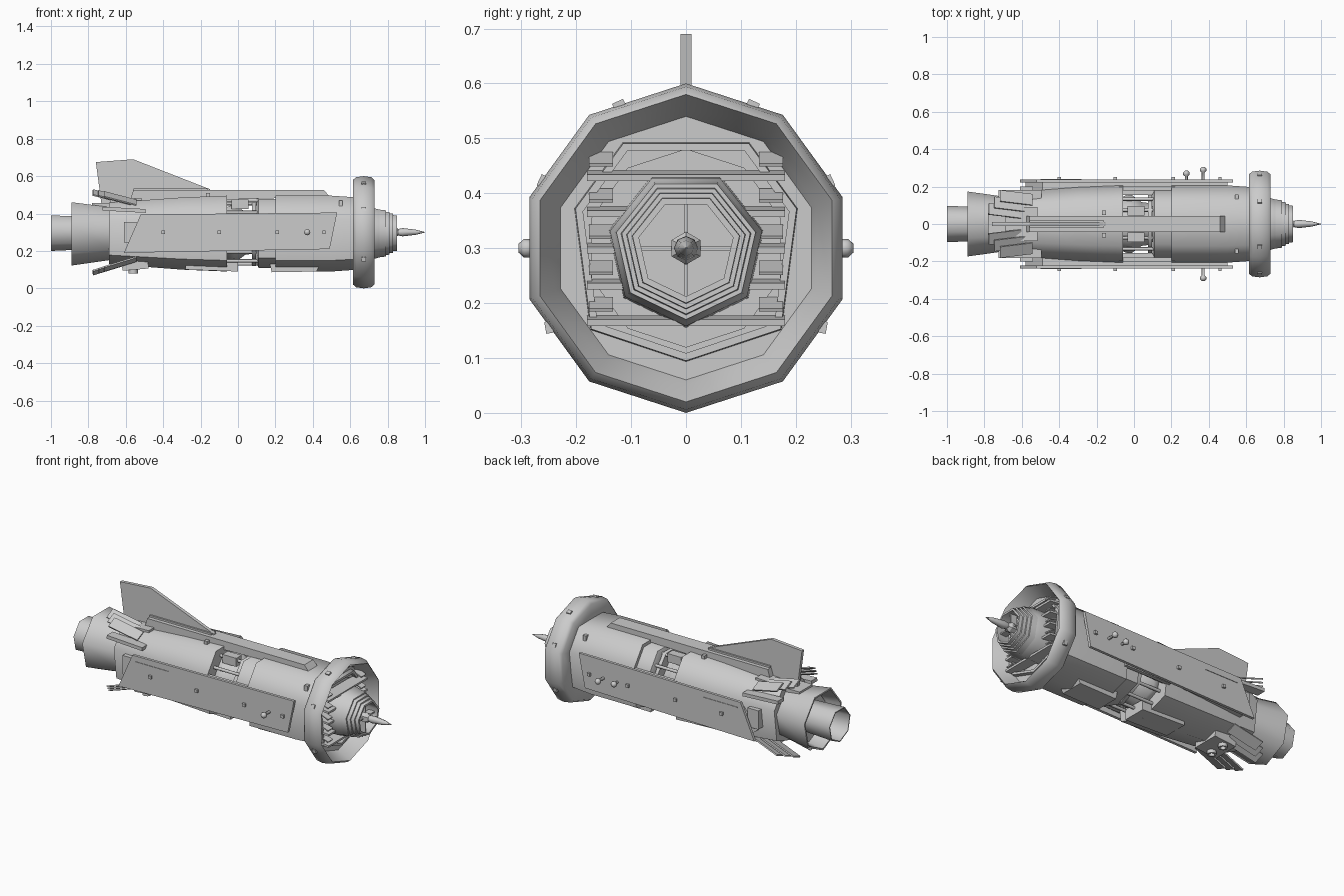
import bpy, bmesh, math
from mathutils import Vector, Matrix

cube = bpy.data.objects.get("Cube")
if cube:
    bpy.data.objects.remove(cube, do_unlink=True)

SHADE = .6
grey = bpy.data.materials.new("hull grey")
grey.use_nodes = True
grey.diffuse_color = (SHADE, SHADE, SHADE, 1)
grey.node_tree.nodes["Principled BSDF"].inputs["Base Color"].default_value = grey.diffuse_color
AXIS = Vector((0, 0, .3))
SIDES = (-1, 1)


def finish(name, bm, smooth=False):
    bmesh.ops.recalc_face_normals(bm, faces=bm.faces[:])
    mesh = bpy.data.meshes.new(name)
    bm.to_mesh(mesh)
    bm.free()
    mesh.materials.append(grey)
    part = bpy.data.objects.new(name, mesh)
    bpy.context.collection.objects.link(part)
    if smooth:
        bpy.ops.object.select_all(action='DESELECT')
        part.select_set(True)
        bpy.context.view_layer.objects.active = part
        bpy.ops.object.shade_smooth_by_angle(angle=math.radians(55))
    return part


def polygon(sides, power=1):
    # unit polygon with one corner straight down; a power below one squares it off
    def squared(value):
        return math.copysign(abs(value) ** power, value)
    angles = [math.tau * step / sides for step in range(sides)]
    return [Vector((0, squared(math.sin(angle)), squared(-math.cos(angle)))) for angle in angles]


def loft(name, section, stations, origin=AXIS, closed=False, smooth=True, matrix=None):
    # sweep a section along x through (x, radius) stations
    bm = bmesh.new()
    rings = [[bm.verts.new(origin + Vector((x, 0, 0)) + corner * radius) for corner in section]
             for x, radius in stations]
    if closed:
        rings.append(rings[0])
    else:
        bm.faces.new(rings[0])
        bm.faces.new(rings[-1])
    for near, far in zip(rings, rings[1:]):
        for index in range(len(section)):
            bm.faces.new((near[index - 1], near[index], far[index], far[index - 1]))
    if matrix:
        bm.transform(matrix)
    return finish(name, bm, smooth)


def tube(name, section, back, front, back_radius, front_radius, wall):
    # open-ended hollow sleeve
    stations = [(back, back_radius), (front, front_radius),
                (front, front_radius - wall), (back, back_radius - wall)]
    return loft(name, section, stations, closed=True)


def box(name, centre, size, tilt=0, roll=0):
    # box tilted about y, then rolled about x
    bm = bmesh.new()
    bmesh.ops.create_cube(bm, size=1)
    bm.transform(Matrix.Translation(centre) @ Matrix.Rotation(math.radians(roll), 4, 'X')
                 @ Matrix.Rotation(math.radians(tilt), 4, 'Y') @ Matrix.Diagonal(size).to_4x4())
    return finish(name, bm)


def slab(name, outline, middle, thickness):
    # thicken an (x, z) outline across y
    bm = bmesh.new()
    start = middle - thickness / 2
    face = bm.faces.new([bm.verts.new((x, start, z)) for x, z in outline])
    extruded = bmesh.ops.extrude_face_region(bm, geom=[face])["geom"]
    moved = [item for item in extruded if isinstance(item, bmesh.types.BMVert)]
    bmesh.ops.translate(bm, vec=(0, thickness, 0), verts=moved)
    return finish(name, bm)


HEPTAGON = polygon(7)
ROUND = polygon(8)
HULL = polygon(7, power=.7)

# Hull halves
loft("front_hull", HULL, [(.2, .21), (.5, .21), (.64, .2)])
loft("rear_hull", HULL, [(-.69, .17), (-.3, .2), (-.06, .21)])

# Tail nozzles, open at the back
tube("outer_nozzle", HEPTAGON, back=-.89, front=-.68, back_radius=.178, front_radius=.148, wall=.01)
tube("inner_nozzle", HEPTAGON, back=-1, front=-.78, back_radius=.1, front_radius=.09, wall=.006)
loft("nozzle_floor", HEPTAGON, [(-.8, .15), (-.7, .15)])

# Front collar ring with rounded lips and a back wall
COLLAR_MID, COLLAR_HALF, COLLAR_RADIUS = .672, .057, .3
collar = []
for step in range(5):
    angle = math.pi * (step / 4 - .5)
    collar.append((COLLAR_MID + COLLAR_HALF * math.sin(angle), COLLAR_RADIUS - .02 * (1 - math.cos(angle))))
collar += [(COLLAR_MID, .25), (.65, .24), (.65, .18), (.62, .18)]
loft("collar_ring", polygon(10), collar, closed=True)
for turn in (25, 65, 100):
    for side in SIDES:
        swing = Matrix.Rotation(side * math.radians(turn if turn != 100 else 120), 4, 'X')
        spot = AXIS + swing @ Vector((COLLAR_MID, 0, COLLAR_RADIUS - .012))
        box("collar_stud", spot, (.024, .022, .014), roll=side * turn)

# Intake frame, louvres and vanes
tube("intake_frame", HULL, back=.63, front=.675, back_radius=.208, front_radius=.205, wall=.014)
for step in range(-2, 3):
    box("intake_louvre", AXIS + Vector((.68, 0, step * .066)), (.07, .36, .012), tilt=6)
    for side in SIDES:
        box("intake_vane", AXIS + Vector((.68, side * .155, step * .066 + .03)), (.06, .044, .006), tilt=20)

# Stepped engine mouth, spider, hub and spike
loft("engine_body", HEPTAGON, [(.64, .145), (.73, .142), (.77, .13)])
for step in range(4):
    front = .79 + step * .02
    tube("mouth_step", HEPTAGON, back=.75, front=front, back_radius=.135 - step * .01,
         front_radius=.13 - step * .01, wall=.012)
box("mouth_strut_upright", AXIS + Vector((.81, 0, 0)), (.04, .008, .18))
box("mouth_strut_cross", AXIS + Vector((.81, 0, 0)), (.04, .18, .008))
loft("hub", polygon(6), [(.77, .03), (.84, .03), (.86, .015)], smooth=False)
loft("nose_spike", ROUND, [(.84, .014), (.88, .022), (.95, .014), (1, .001)])

# Exposed machinery between the hull halves
loft("core_tube", HEPTAGON, [(-.06, .1), (.21, .1)])
loft("core_bell", HEPTAGON, [(-.06, .15), (-.02, .165), (.04, .12), (.08, .115)])
loft("core_flange", HEPTAGON, [(.075, .18), (.095, .18)])
loft("core_drum", HULL, [(.1, .17), (.11, .19), (.21, .19)])
for corner in polygon(14):
    loft("core_pipe", ROUND, [(-.06, .009), (.11, .009)], origin=AXIS + corner * .17)
for side in SIDES:
    box("gap_side_beam", AXIS + Vector((.07, side * .19, 0)), (.3, .02, .17))
    box("gap_top_block", AXIS + Vector((.01, side * .07, .15)), (.09, .05, .05))


def plate_outline(inset):
    # swept side plate, shrunk evenly by the inset
    low, high = .19 + inset, .395 - inset
    return [(-.61 + inset, low), (-.52 + inset, high), (.53 - inset, high + .01), (.49 - inset, low + .02)]


# Side armour plates with studs and knobs
for side in SIDES:
    slab("side_plate", plate_outline(inset=0), middle=side * .23, thickness=.016)
    slab("side_plate_mount", plate_outline(inset=.03), middle=side * .19, thickness=.07)
    box("plate_rib", AXIS + Vector((-.39, side * .238, .06)), (.22, .006, .006))
    box("plate_tail_block", AXIS + Vector((-.575, side * .17, 0)), (.07, .06, .11))
    for x in (-.4, -.1, .21, .46):
        box("plate_stud", AXIS + Vector((x, side * .242, 0)), (.018, .016, .018))
    for x in (.37, .28)[:1 if side < 0 else 2]:
        reach = .305 if x > .3 else .285
        head = [(reach - .03, .008), (reach - .022, .017), (reach - .01, .017), (reach, .008)]
        outward = Matrix.Translation(AXIS + Vector((x, 0, 0))) @ Matrix.Rotation(side * math.pi / 2, 4, 'Z')
        loft("plate_knob", ROUND, [(.23, .008)] + head, origin=Vector(), matrix=outward)

# Dorsal spine and tail fin
slab("dorsal_spine", [(-.58, .46), (-.56, .525), (.46, .525), (.49, .49)], middle=0, thickness=.084)
box("spine_cap", (-.36, 0, .527), (.4, .04, .016))
slab("tail_fin", [(-.73, .45), (-.76, .675), (-.56, .69), (-.15, .53), (-.15, .45)], middle=0, thickness=.02)
box("fin_root", (-.6, 0, .45), (.17, .18, .06), tilt=-2)
box("fin_root_tail", (-.73, 0, .44), (.1, .12, .035))

# Tail feathers, belly ports and hull fittings
for side in SIDES:
    for step in range(3):
        x, y = -.69 + step * .03, .07 + step * .035
        feather = (.18, .065, .008)
        box("upper_feather", (x, side * y, .49 - step * .005), feather, tilt=16, roll=-side * 25)
        box("lower_feather", (x, side * y, .11 + step * .01), feather, tilt=-18, roll=side * 20)
    downward = Matrix.Translation((-.56, side * .045, .13)) @ Matrix.Rotation(math.pi / 2, 4, 'Y')
    loft("belly_port", ROUND, [(0, .025), (.05, .025), (.05, .016), (.03, .014)], origin=Vector(), matrix=downward)
    box("shoulder_wedge", (-.61, side * .155, .42), (.23, .055, .02), tilt=3)
    box("hull_cleat", (.55, side * .145, .455), (.02, .024, .03))
    box("hull_vent", (-.16, side * .06, .5), (.02, .024, .02))

# Belly panels
slab("rear_belly_pod", [(-.28, .15), (-.28, .1), (0, .09), (0, .15)], middle=0, thickness=.14)
slab("front_belly_pod", [(.17, .13), (.18, .086), (.42, .09), (.44, .13)], middle=0, thickness=.14)
box("belly_plate", (-.55, 0, .125), (.14, .16, .05), tilt=-5)
